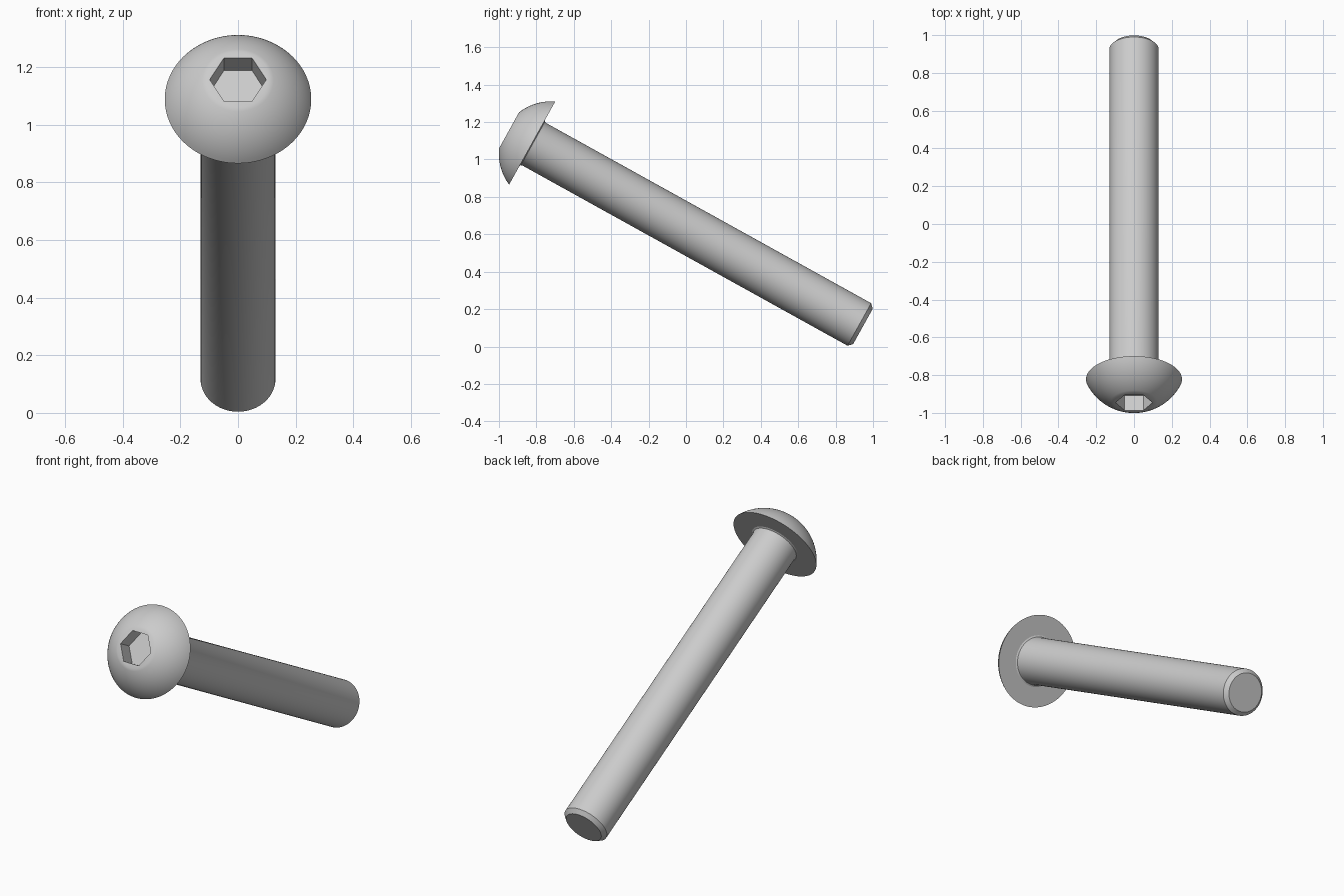
import bpy, bmesh
from math import sin, cos, tau, radians, sqrt, asin

if "Cube" in bpy.data.objects:
    bpy.data.objects.remove(bpy.data.objects["Cube"], do_unlink=True)

steel = bpy.data.materials.new("grey steel")
steel.use_nodes = True
grey = (0.6, 0.6, 0.6, 1)
steel.diffuse_color = grey
steel.node_tree.nodes["Principled BSDF"].inputs["Base Color"].default_value = grey


def lathe(name, profile, segments, cap_start=True):
    """Revolve (radius, height) points around z and cap the ends."""
    bm = bmesh.new()
    rings = [[bm.verts.new((r * cos(tau * i / segments), r * sin(tau * i / segments), z))
              for i in range(segments)] for r, z in profile]
    for a, b in zip(rings, rings[1:]):
        for i in range(segments):
            j = (i + 1) % segments
            bm.faces.new((a[i], a[j], b[j], b[i]))
    if cap_start:
        bm.faces.new(rings[0])
    bm.faces.new(rings[-1])
    bmesh.ops.recalc_face_normals(bm, faces=bm.faces)
    mesh = bpy.data.meshes.new(name)
    bm.to_mesh(mesh)
    bm.free()
    mesh.materials.append(steel)
    obj = bpy.data.objects.new(name, mesh)
    bpy.context.collection.objects.link(obj)
    return obj


# Domed head: spherical cap with a flat top, heights measured from its underside
rim, flat, top = 0.254, 0.11, 0.141
drop = 0.115
ball = sqrt(rim ** 2 + drop ** 2)
start, end = asin(rim / ball), asin(flat / ball)
steps = 14
dome = []
for k in range(steps + 1):
    a = start + (end - start) * k / steps
    dome.append((ball * sin(a), ball * cos(a) - drop))
head = lathe("button_head", dome, 96)

# Hexagonal socket cut into the flat top
cutter = lathe("socket_cutter", [(0.098, top - 0.09), (0.098, top + 0.1)], 6)
cutter.hide_render = True
cut = head.modifiers.new("socket", "BOOLEAN")
cut.operation = "DIFFERENCE"
cut.solver = "EXACT"
cut.object = cutter
bpy.context.view_layer.objects.active = head
bpy.ops.object.modifier_apply(modifier=cut.name)
bpy.data.objects.remove(cutter, do_unlink=True)

# Shank: small fillet under the head, straight body, chamfered tip
radius, length, chamfer = 0.13, 2.022, 0.022
shank = lathe("shank", [(radius + 0.012, 0), (radius + 0.003, -0.004), (radius, -0.013),
                        (radius, chamfer - length), (radius - chamfer, -length)],
              96, cap_start=False)

# Shade both parts and lean the bolt so that its head faces front and up
bpy.ops.object.select_all(action="DESELECT")
for part in (head, shank):
    part.rotation_euler.x = radians(61)
    part.location = (0, -0.8225, 1.0875)
    part.select_set(True)
bpy.context.view_layer.objects.active = head
bpy.ops.object.shade_smooth_by_angle(angle=radians(30))
